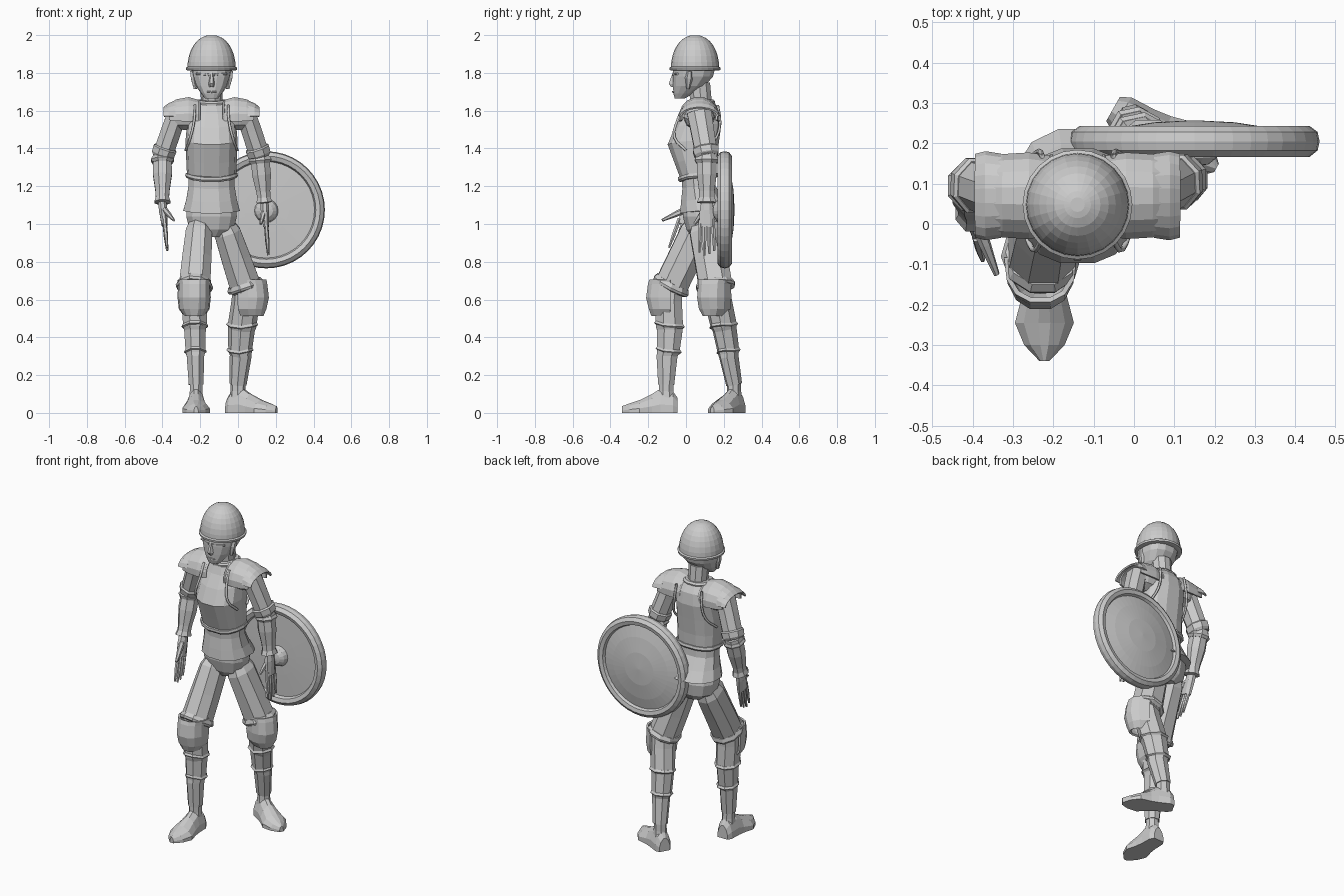
import bpy
import bmesh
from math import sin, cos, pi, radians
from mathutils import Vector

default_cube = bpy.data.objects.get("Cube")
if default_cube:
    bpy.data.objects.remove(default_cube)

material = bpy.data.materials.new("plain grey")
material.use_nodes = True
grey = (.6, .6, .6, 1)
material.diffuse_color = grey
material.node_tree.nodes["Principled BSDF"].inputs["Base Color"].default_value = grey

FRONT = Vector((0, -1, 0))
UP = Vector((0, 0, 1))
MIDDLE = -.14          # the body stands left of the shield


def finish(name, bm):
    """Turn a bmesh into a named, flat shaded object."""
    bmesh.ops.recalc_face_normals(bm, faces=bm.faces)
    mesh = bpy.data.meshes.new(name)
    bm.to_mesh(mesh)
    bm.free()
    mesh.materials.append(material)
    obj = bpy.data.objects.new(name, mesh)
    bpy.context.collection.objects.link(obj)
    return obj


def skin(name, rings, closed=True, thick=0):
    """Bridge rings of points; closed rings get end caps, open ones thickness."""
    bm = bmesh.new()
    loops = [[bm.verts.new(p) for p in ring] for ring in rings]
    count = len(loops[0])
    for low, high in zip(loops, loops[1:]):
        for i in range(count if closed else count - 1):
            j = (i + 1) % count
            bm.faces.new((low[i], low[j], high[j], high[i]))
    if closed and not thick:
        bm.faces.new(loops[0])
        bm.faces.new(loops[-1])
    obj = finish(name, bm)
    if thick:
        solid = obj.modifiers.new("thickness", "SOLIDIFY")
        solid.thickness = thick
        solid.offset = 0
    return obj


def tube(name, start, end, face, rows, sides=10, span=360, thick=0, peak=0, box=1):
    """Loft rows of (position, half width, half depth, forward offset) along an axis."""
    start, end, face = Vector(start), Vector(end), Vector(face)
    axis = (end - start).normalized()
    face = (face - axis * face.dot(axis)).normalized()
    side = axis.cross(face)
    closed = span == 360

    def bulge(v):
        return abs(v) ** box * (1 if v > 0 else -1)

    rings = []
    for t, wide, deep, *offset in rows:
        centre = start.lerp(end, t) + face * (offset[0] if offset else 0)
        ring = []
        for i in range(sides if closed else sides + 1):
            angle = radians(span) * ((i + .5 if closed else i) / sides - .5)
            ring.append(centre + face * deep * bulge(cos(angle))
                        + side * wide * bulge(sin(angle))
                        - axis * peak * max(0, cos(angle)) ** 2)
        rings.append(ring)
    return skin(name, rings, closed, thick)


def upright(name, rows, **options):
    """Loft body rows of (height, half width, front y, back y)."""
    made = [(z, w, (back - front) / 2, -(front + back) / 2) for z, w, front, back in rows]
    return tube(name, (MIDDLE, 0, 0), (MIDDLE, 0, 1), FRONT, made, **options)


def lathe(name, centre, axis, profile, steps):
    """Revolve (radius, distance) pairs about an axis."""
    axis = Vector(axis)
    u = axis.orthogonal().normalized()
    v = axis.cross(u)
    rings = [[Vector(centre) + axis * d + (u * cos(a) + v * sin(a)) * r
              for a in (2 * pi * i / steps for i in range(steps))] for r, d in profile]
    return skin(name, rings)


def wire(name, points, radius):
    """A trim bead following a soft path."""
    curve = bpy.data.curves.new(name, "CURVE")
    curve.dimensions = "3D"
    curve.bevel_depth = radius
    curve.bevel_resolution = 1
    curve.resolution_u = 3
    spline = curve.splines.new("BEZIER")
    spline.bezier_points.add(len(points) - 1)
    for knot, p in zip(spline.bezier_points, points):
        knot.co = p
        knot.handle_left_type = knot.handle_right_type = "AUTO"
    curve.materials.append(material)
    obj = bpy.data.objects.new(name, curve)
    bpy.context.collection.objects.link(obj)


# Head, neck and helmet
upright("neck", [(1.58, .075, .01, .15), (1.64, .056, .02, .14), (1.75, .06, .01, .13)])
upright("head", [(1.665, .035, -.06, -.005), (1.69, .055, -.068, .04), (1.73, .083, -.07, .10),
                 (1.78, .102, -.072, .145), (1.84, .112, -.07, .16), (1.9, .09, -.04, .14)],
        sides=14, box=.85)
tube("nose", (MIDDLE, -.062, 1.805), (MIDDLE, -.07, 1.725), FRONT,
     [(0, .009, .008), (.8, .017, .026), (1, .012, .012)], sides=6)
tube("mouth", (MIDDLE - .025, -.066, 1.7), (MIDDLE + .025, -.066, 1.7), FRONT,
     [(0, .003, .003), (.5, .006, .009), (1, .003, .003)], sides=6)
for s in (-1, 1):
    tube("ear", (MIDDLE + s * .1, .02, 1.81), (MIDDLE + s * .085, .01, 1.715), (s, 0, 0),
         [(0, .014, .015), (.4, .021, .018), (1, .008, .01)], sides=6)
    tube("brow", (MIDDLE + s * .012, -.066, 1.79), (MIDDLE + s * .08, -.045, 1.795), FRONT,
         [(0, .008, .01), (1, .006, .01)], sides=6)
dome = [(.128 * cos(a) ** .9, .175 * sin(a)) for a in (radians(11 * i) for i in range(8))]
lathe("helmet", (MIDDLE, .048, 1.825), UP, dome + [(.018, .174)], 24)
lathe("helmet_rim", (MIDDLE, .048, 1.825), UP,
      [(.124, -.012), (.134, -.01), (.136, .002), (.127, .008)], 24)

# Torso, breastplate and tunic skirt
upright("tunic_skirt", [(1.07, .155, -.035, .24), (1.13, .138, -.03, .2), (1.2, .126, -.022, .16),
                        (1.3, .125, -.03, .155)], sides=12, peak=.015, box=.9)
upright("breastplate", [(1.255, .13, -.03, .16), (1.34, .134, -.062, .165),
                        (1.44, .138, -.1, .178), (1.53, .13, -.062, .19),
                        (1.6, .11, -.02, .18), (1.65, .076, .0, .148)],
        sides=14, peak=.02, box=.8)
upright("breastplate_lower_trim", [(1.245, .133, -.036, .165), (1.255, .14, -.044, .172),
                                   (1.27, .136, -.044, .168)], sides=14, peak=.024, box=.8)
upright("collar_trim", [(1.638, .08, -.006, .154), (1.648, .084, -.008, .156),
                        (1.658, .074, .0, .146)], sides=14, peak=.01, box=.8)
upright("pelvis", [(.93, .06, .03, .16), (.97, .12, .0, .19), (1.04, .138, -.02, .2),
                   (1.12, .13, -.02, .18)], sides=12, box=.85)

# Shoulders, layered shoulder plates and armhole trim
for s in (-1, 1):
    side = Vector((s, 0, 0))
    root = Vector((MIDDLE, .07, 1.565))
    tube("shoulder", root + side * .08, root + side * .2, UP,
         [(0, .085, .075), (.6, .08, .07), (1, .06, .05, -.01)])
    tube("shoulder_plate", root + side * .065, root + side * .225, UP,
         [(0, .095, .088), (.35, .104, .104), (.75, .1, .092), (1, .093, .068)],
         sides=9, span=205, thick=.01)
    tube("shoulder_plate_flange", root + side * .19, root + side * .252, UP,
         [(0, .1, .089, -.002), (.6, .106, .07), (1, .1, .05)], sides=9, span=170, thick=.01)
    wire("shoulder_plate_trim", [root + side * .065 + Vector((0, .098 * sin(a), .09 * cos(a)))
                                 for a in (radians(25 * i) for i in range(-4, 5))], .006)
    for name, path in (("front", [(.088, -.01, 1.63), (.092, -.045, 1.55), (.112, -.062, 1.46),
                                  (.136, .0, 1.39)]),
                       ("back", [(.088, .168, 1.63), (.095, .18, 1.54), (.112, .162, 1.46),
                                 (.138, .09, 1.39)])):
        wire("armhole_trim_" + name, [(MIDDLE + s * x, y, z) for x, y, z in path], .007)


def arm(side, shoulder, elbow, wrist, tips, thumb_tip):
    wrist, tips = Vector(wrist), Vector(tips)
    tube(side + "_upper_arm", shoulder, elbow, FRONT,
         [(0, .055, .07), (.4, .058, .066), (.8, .058, .064), (1, .06, .062)], sides=8)
    tube(side + "_sleeve_cuff", Vector(shoulder).lerp(Vector(elbow), .8), elbow, FRONT,
         [(0, .06, .066), (.15, .068, .074), (.8, .066, .07), (1.1, .054, .06)], sides=8)
    tube(side + "_forearm", elbow, wrist, FRONT,
         [(-.05, .05, .058), (.1, .06, .062), (.16, .053, .056), (.4, .054, .056),
          (.75, .04, .044), (.88, .038, .044), (.98, .046, .056), (1, .03, .034)], sides=8)
    tube(side + "_elbow_band", elbow, wrist, FRONT,
         [(.03, .058, .062), (.09, .066, .069), (.15, .056, .06)], sides=8)
    # Hand with four fingers and a thumb
    knuckle = wrist.lerp(tips, .45)
    tube(side + "_palm", wrist, knuckle, FRONT,
         [(-.15, .024, .03), (.3, .024, .04), (1, .017, .045)], sides=8)
    for i in range(4):
        spread = Vector((0, (i - 1.5) * .022, abs(i - 1.3) * .013))
        tube(side + "_finger", knuckle + spread - (knuckle - wrist) * .15, tips + spread * 1.2,
             FRONT, [(0, .011, .012), (.55, .011, .011), (1, .006, .006)], sides=6)
    tube(side + "_thumb", wrist.lerp(knuckle, .2), thumb_tip, FRONT,
         [(0, .016, .02), (.5, .014, .016), (1, .007, .008)], sides=6)


arm("right", (-.32, .07, 1.59), (-.4, .1, 1.36), (-.4, .03, 1.11), (-.375, -.05, .855),
    (-.34, -.125, 1.02))
arm("left", (.04, .07, 1.59), (.115, .11, 1.36), (.14, .11, 1.11), (.16, .11, .83),
    (.12, .045, 1.0))


def leg(side, hip, knee, ankle, toe_direction):
    hip, knee, ankle = Vector(hip), Vector(knee), Vector(ankle)
    toe = Vector(toe_direction).normalized()
    tube(side + "_thigh", hip, knee, FRONT,
         [(-.1, .05, .07), (.08, .075, .095), (.5, .083, .094), (.9, .088, .094),
          (1, .08, .085)], sides=8, box=.9)
    tube(side + "_thigh_cuff", hip.lerp(knee, .88), knee, FRONT,
         [(0, .09, .097), (.5, .1, .108), (.8, .096, .104), (1, .07, .08)], peak=.01)
    tube(side + "_shin", knee, ankle, toe,
         [(-.06, .072, .078), (.12, .072, .076), (.38, .068, .078, -.008),
          (.42, .062, .074, -.01), (.66, .056, .064, -.006), (.7, .05, .06),
          (1, .042, .046)], sides=8)
    for t, wide, deep in ((.36, .068, .079), (.63, .056, .066)):
        tube(side + "_shin_band", knee, ankle, toe,
             [(t, wide, deep, -.008), (t + .025, wide + .008, deep + .009, -.008),
              (t + .045, wide - .004, deep - .004, -.008)], sides=8, peak=.02)
    tube(side + "_knee_guard", knee + UP * .055, knee - UP * .135, toe,
         [(0, .084, .1), (.12, .08, .108), (.5, .082, .118), (.8, .076, .104),
          (1, .05, .09)], sides=7, span=185, thick=.012, box=.85)
    # Ankle and shoe with a flat sole
    tube(side + "_ankle", ankle + UP * .03, ankle - UP * .1, toe,
         [(0, .036, .04), (.5, .036, .042), (1, .044, .05)], sides=8)
    across = toe.cross(UP)
    rings = []
    for along, wide, high in ((-.06, .034, .08), (-.035, .048, .115), (.03, .05, .128),
                              (.075, .056, .1), (.14, .073, .068), (.195, .05, .05),
                              (.235, .012, .035)):
        base = Vector((ankle.x, ankle.y, 0)) + toe * along
        rings.append([base + across * wide * u + UP * high * h for u, h in
                      ((-1, 0), (-1, .35), (-.7, .75), (-.2, 1), (.2, 1), (.7, .75),
                       (1, .35), (1, 0))])
    skin(side + "_shoe", rings)


leg("right", (-.205, .07, .98), (-.232, -.09, .65), (-.222, -.105, .15), (0, -1, 0))
leg("left", (-.065, .105, .98), (.046, .16, .65), (.0, .255, .15), (.88, -.5, 0))

# Round shield with a raised rim and a boss behind the hand
lathe("shield", (.15, 0, 1.075), (0, 1, 0),
      [(.002, .188), (.12, .19), (.255, .194), (.262, .174), (.285, .166), (.305, .182),
       (.31, .205), (.305, .228), (.285, .243), (.262, .238), (.255, .222), (.19, .238),
       (.1, .252), (.002, .257)], 40)
lathe("shield_boss", (.15, 0, 1.07), (0, 1, 0),
      [(.004, .142), (.035, .148), (.055, .164), (.064, .192)], 16)
